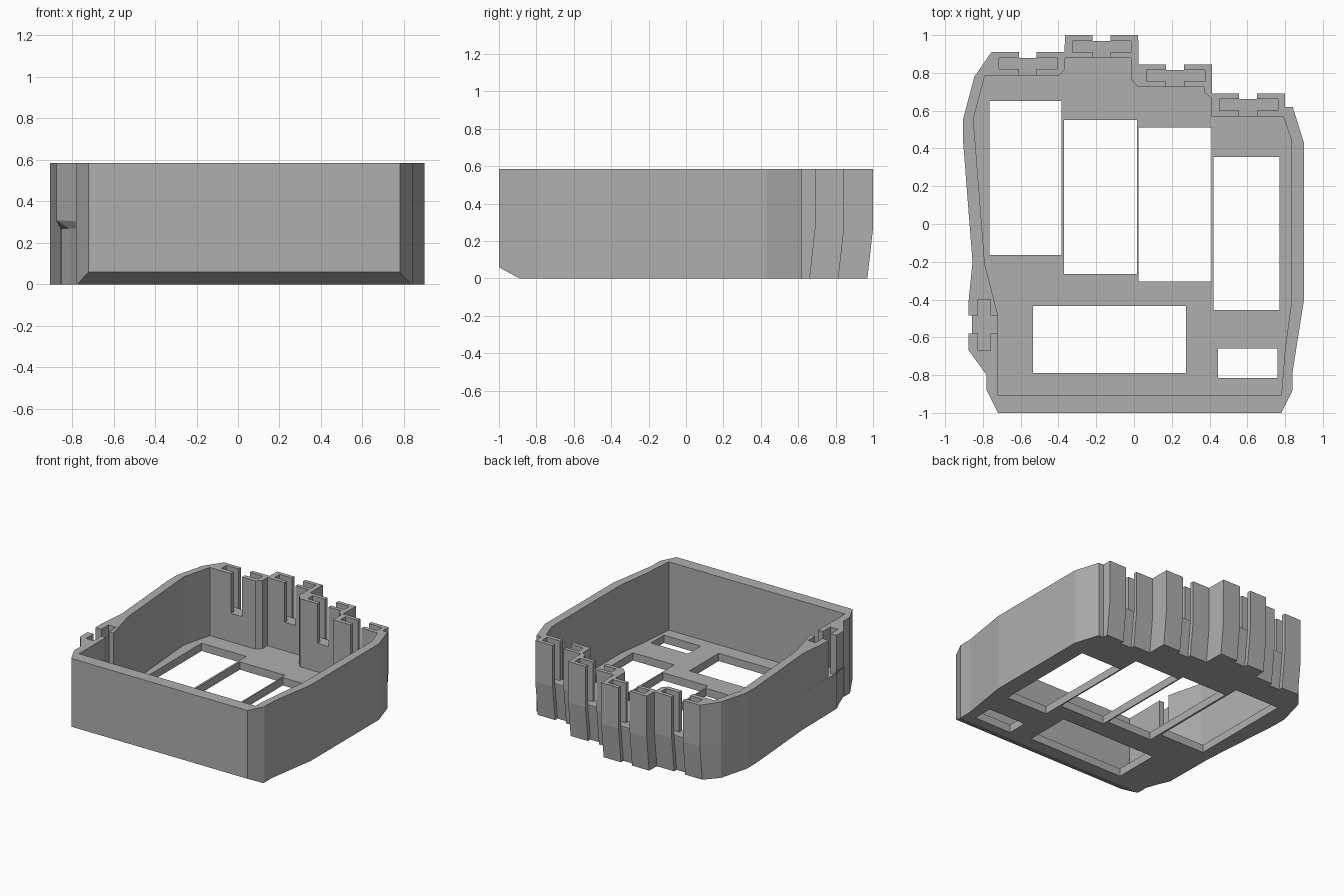
import bpy, bmesh

cube = bpy.data.objects.get("Cube")
if cube:
    bpy.data.objects.remove(cube)

HEIGHT, BEND, FLOOR, SLOT_FLOOR = 0.585, 0.27, 0.06, 0.28
TAPER = 0.03

grey = bpy.data.materials.new("plain_grey")
grey.use_nodes = True
colour = (0.43, 0.43, 0.43, 1)
grey.diffuse_color = colour
grey.node_tree.nodes["Principled BSDF"].inputs["Base Color"].default_value = colour


def loft(name, levels):
    """Closed solid through equal-length outlines, given as (z, points)."""
    bm = bmesh.new()
    rings = [[bm.verts.new((x, y, z)) for x, y in pts] for z, pts in levels]
    n = len(rings[0])
    for low, high in zip(rings, rings[1:]):
        for i in range(n):
            j = (i + 1) % n
            bm.faces.new((low[i], low[j], high[j], high[i]))
    bm.faces.new(rings[0][::-1])
    bm.faces.new(rings[-1])
    bmesh.ops.recalc_face_normals(bm, faces=bm.faces)
    mesh = bpy.data.meshes.new(name)
    bm.to_mesh(mesh)
    bm.free()
    mesh.materials.append(grey)
    obj = bpy.data.objects.new(name, mesh)
    bpy.context.collection.objects.link(obj)
    return obj


def rect(x0, x1, y0, y1):
    return [(x0, y0), (x1, y0), (x1, y1), (x0, y1)]


def cut(body, levels):
    cutter = loft("cutter", levels)
    cutter.hide_render = True
    mod = body.modifiers.new("cut", "BOOLEAN")
    mod.operation = "DIFFERENCE"
    mod.solver = "EXACT"
    mod.object = cutter
    bpy.context.view_layer.objects.active = body
    bpy.ops.object.modifier_apply(modifier=mod.name)
    bpy.data.objects.remove(cutter)


# Stepped connector blocks along the back: left edge and back face
blocks = [(-0.755, 0.91), (-0.365, 1.0), (0.025, 0.845), (0.412, 0.692)]
WIDTH = 0.387

# Outer wall: front and right side, blocks from right to left, then left side
right = [(-0.72, -1), (0.78, -1), (0.84, -0.88), (0.84, -0.78), (0.90, -0.40),
         (0.90, 0.43), (0.84, 0.62), (0.80, 0.62)]
back = []
for x, y in reversed(blocks):
    back += [(x + WIDTH, y), (x + 0.24, y), (x + 0.24, y - 0.03),
             (x + 0.145, y - 0.03), (x + 0.145, y), (x, y)]
left = [(-0.845, 0.78), (-0.905, 0.555), (-0.905, 0.44), (-0.855, -0.20),
        (-0.875, -0.40), (-0.875, -0.67), (-0.78, -0.80), (-0.78, -0.88)]
outline = right + back + left
foot = right + [(x, y - TAPER) for x, y in back] + left
case = loft("case_shell", [(0, foot), (BEND, outline), (HEIGHT, outline)])

# Inner cavity above the floor
cavity = [(-0.72, -0.905), (0.78, -0.905), (0.80, -0.66), (0.835, -0.40),
          (0.835, 0.44), (0.79, 0.57), (0.41, 0.57), (0.41, 0.665),
          (0.37, 0.70), (0.37, 0.725), (0.02, 0.725), (-0.015, 0.765),
          (-0.015, 0.88), (-0.365, 0.88), (-0.365, 0.82), (-0.40, 0.785),
          (-0.79, 0.785), (-0.85, 0.555), (-0.79, -0.21), (-0.72, -0.485)]
cut(case, [(FLOOR, cavity), (0.7, cavity)])

# Sloped lower front edge
cut(case, [(-0.1, rect(-1.2, 1.2, -1.3, -0.707)),
           (0.2, rect(-1.2, 1.2, -1.3, -1.257))])

# Undercut below the side connector block
low = [(-0.855, -0.22), (-0.85, -0.62), (-0.815, -0.70), (-0.775, -0.81)]
high = [(-0.858, -0.22), (-0.877, -0.40), (-0.877, -0.67), (-0.778, -0.81)]
outside = [(-1.1, -0.81), (-1.1, -0.22)]
cut(case, [(-0.1, low + outside), (BEND, low + outside), (0.31, high + outside)])

# Cross-shaped connector slots: a pocket and a narrow opening through the wall
slots = []
for x, y in blocks:
    slots.append(rect(x + 0.04, x + 0.35, y - 0.09, y - 0.03))
    slots.append(rect(x + 0.145, x + 0.24, y - 0.16, y + 0.02))
slots.append(rect(-0.825, -0.76, -0.67, -0.40))
slots.append(rect(-0.95, -0.69, -0.58, -0.485))
for shape in slots:
    cut(case, [(SLOT_FLOOR, shape), (0.7, shape)])

# Rectangular windows in the floor
windows = [(-0.765, -0.385, -0.165, 0.65), (-0.37, 0.015, -0.265, 0.55),
           (0.025, 0.41, -0.305, 0.51), (0.42, 0.77, -0.455, 0.355),
           (-0.535, 0.275, -0.79, -0.435), (0.445, 0.76, -0.815, -0.66)]
for w in windows:
    cut(case, [(-0.1, rect(*w)), (0.2, rect(*w))])
